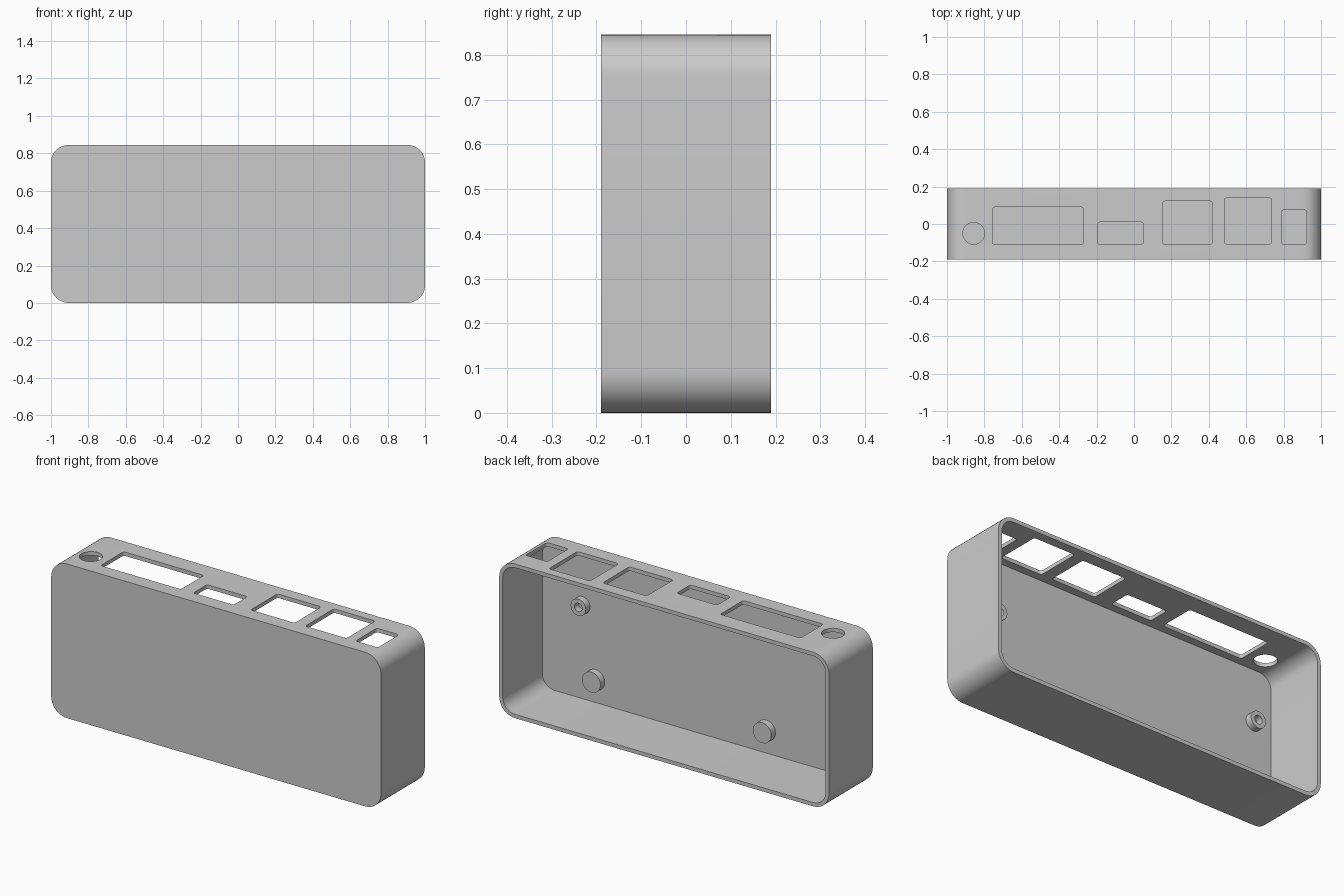
import bpy, bmesh
from math import pi, cos, sin
from mathutils import Matrix

cube = bpy.data.objects.get("Cube")
if cube:
    bpy.data.objects.remove(cube, do_unlink=True)

GREY = bpy.data.materials.new("plain grey")
GREY.use_nodes = True
COLOR = (0.6, 0.6, 0.6, 1)
GREY.diffuse_color = COLOR
GREY.node_tree.nodes["Principled BSDF"].inputs["Base Color"].default_value = COLOR

WIDTH, HEIGHT, DEPTH = 2.0, 0.845, 0.38
WALL, FLOOR, RADIUS = 0.021, 0.037, 0.095
FRONT = -DEPTH / 2
FACE_Y = Matrix.Rotation(pi / 2, 4, 'X')   # turns an extrusion to run along -y


def prism(name, w, h, r, depth, matrix, steps=10):
    """Rounded rectangle extruded by depth about its centre."""
    bm = bmesh.new()
    loop = []
    for i, (sx, sy) in enumerate([(1, 1), (-1, 1), (-1, -1), (1, -1)]):
        for k in range(steps + 1):
            if r >= w / 2 and k == steps:
                continue               # full circle: quarter ends coincide
            a = (i + k / steps) * pi / 2
            loop.append(bm.verts.new((sx * (w / 2 - r) + r * cos(a),
                                      sy * (h / 2 - r) + r * sin(a), -depth / 2)))
    base = bm.faces.new(loop)
    top = bmesh.ops.extrude_face_region(bm, geom=[base])["geom"]
    bmesh.ops.translate(bm, vec=(0, 0, depth),
                        verts=[g for g in top if isinstance(g, bmesh.types.BMVert)])
    bmesh.ops.recalc_face_normals(bm, faces=bm.faces)
    bm.transform(matrix)
    mesh = bpy.data.meshes.new(name)
    bm.to_mesh(mesh)
    bm.free()
    mesh.materials.append(GREY)
    obj = bpy.data.objects.new(name, mesh)
    bpy.context.collection.objects.link(obj)
    return obj


def cut(obj, cutter):
    cutter.hide_render = True
    mod = obj.modifiers.new("cut", 'BOOLEAN')
    mod.operation, mod.solver, mod.object = 'DIFFERENCE', 'EXACT', cutter
    bpy.context.view_layer.objects.active = obj
    bpy.ops.object.modifier_apply(modifier=mod.name)
    bpy.data.objects.remove(cutter, do_unlink=True)


def smooth(obj):
    bpy.ops.object.select_all(action='DESELECT')
    obj.select_set(True)
    bpy.context.view_layer.objects.active = obj
    bpy.ops.object.shade_smooth_by_angle(angle=pi / 6)


# Tray with a closed front and an open back
case = prism("case_shell", WIDTH, HEIGHT, RADIUS, DEPTH,
             Matrix.Translation((0, 0, HEIGHT / 2)) @ FACE_Y)
cut(case, prism("cavity", WIDTH - 2 * WALL, HEIGHT - 2 * WALL, RADIUS - WALL, DEPTH,
                Matrix.Translation((0, FLOOR, HEIGHT / 2)) @ FACE_Y))

# Port openings in the top wall: x from, x to, y to
LOW = -0.109
for x0, x1, y1 in [(-0.757, -0.27, 0.09), (-0.195, 0.05, 0.01), (0.153, 0.42, 0.122),
                   (0.484, 0.735, 0.139), (0.789, 0.922, 0.075)]:
    place = Matrix.Translation(((x0 + x1) / 2, (LOW + y1) / 2, HEIGHT))
    cut(case, prism("port", x1 - x0, y1 - LOW, 0.013, 0.15, place, 4))

# Round opening
cut(case, prism("round_port", 0.116, 0.116, 0.058, 0.15,
                Matrix.Translation((-0.857, -0.05, HEIGHT)), 12))
smooth(case)

# Mounting posts on the inside of the front: hollow above, solid below
SINK, LENGTH = 0.01, 0.037
for name, x, z, r, hollow in [("upper_left_post", 0.735, 0.535, 0.046, True),
                              ("upper_right_post", -0.87, 0.535, 0.046, True),
                              ("lower_left_post", 0.656, 0.146, 0.056, False),
                              ("lower_right_post", -0.38, 0.146, 0.056, False)]:
    y = FRONT + FLOOR + (LENGTH - SINK) / 2
    post = prism(name, 2 * r, 2 * r, r, LENGTH + SINK,
                 Matrix.Translation((x, y, z)) @ FACE_Y, 8)
    if hollow:
        hole = Matrix.Translation((x, y + SINK, z)) @ FACE_Y
        cut(post, prism("post_hole", 0.046, 0.046, 0.023, LENGTH + SINK, hole, 8))
    smooth(post)
